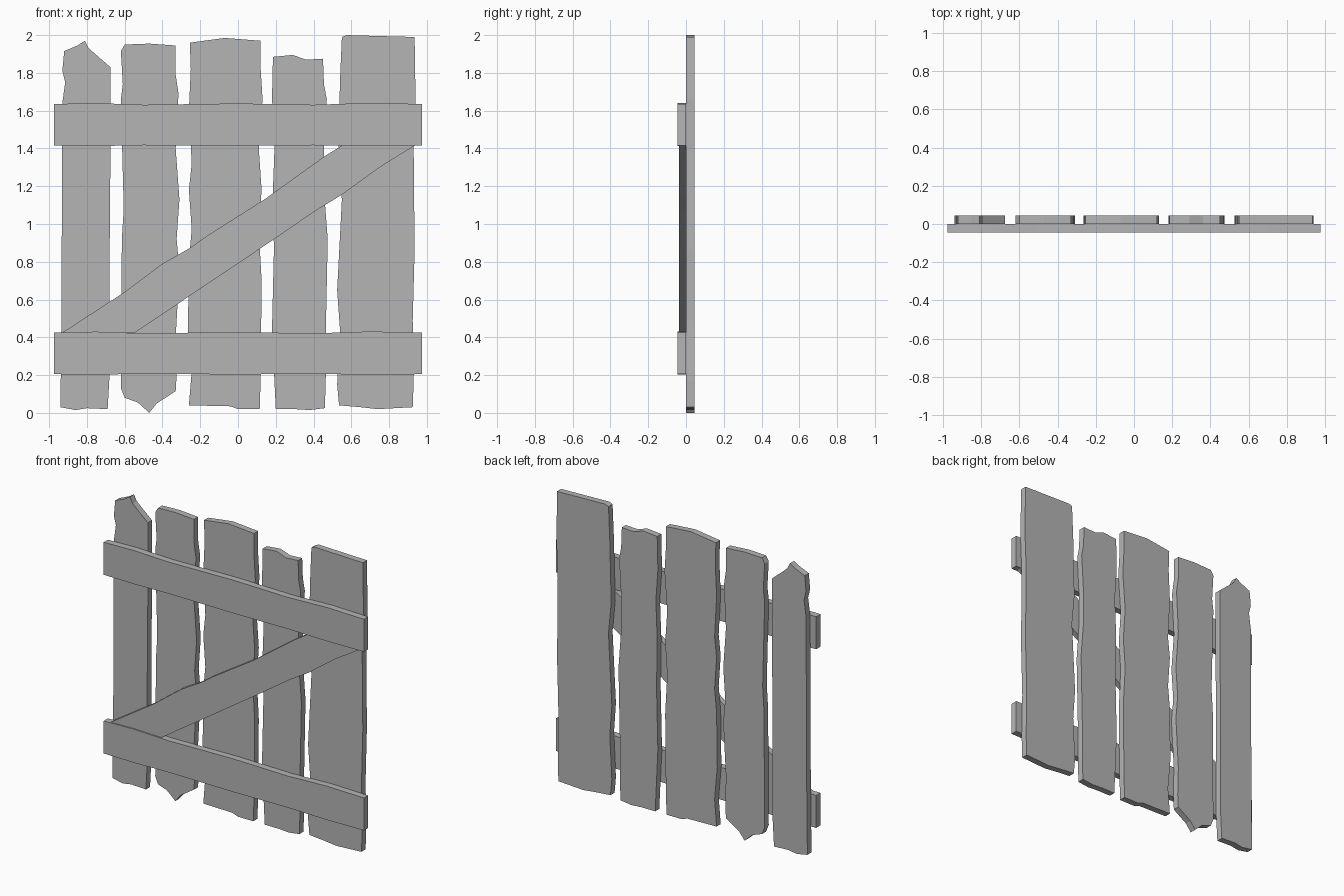
import bpy
import bmesh

default_cube = bpy.data.objects.get("Cube")
if default_cube:
    bpy.data.objects.remove(default_cube, do_unlink=True)

# One weathered grey for all the boards
grey = bpy.data.materials.new("weathered_grey")
grey.use_nodes = True
colour = (.46, .46, .46, 1)
grey.diffuse_color = colour
grey.node_tree.nodes["Principled BSDF"].inputs["Base Color"].default_value = colour


def make_board(name, outline, front, back):
    """Cut a flat board from an outline in the x-z plane, between two depths."""
    mesh = bpy.data.meshes.new(name)
    bm = bmesh.new()
    face = bm.faces.new([bm.verts.new((x, front, z)) for x, z in outline])
    extruded = bmesh.ops.extrude_face_region(bm, geom=[face], use_keep_orig=True)
    moved = [item for item in extruded["geom"] if isinstance(item, bmesh.types.BMVert)]
    bmesh.ops.translate(bm, verts=moved, vec=(0, back - front, 0))
    bmesh.ops.recalc_face_normals(bm, faces=bm.faces)
    bm.to_mesh(mesh)
    bm.free()
    mesh.materials.append(grey)
    board = bpy.data.objects.new(name, mesh)
    bpy.context.collection.objects.link(board)
    return board


def make_plank(name, left_edge, top_edge, right_edge, bottom_edge):
    """Upright plank: left edge goes up, right edge goes down."""
    outline = left_edge + top_edge + right_edge + bottom_edge
    return make_board(name, outline, front=0, back=.044)


# Upright planks with ragged ends and uneven sides
make_plank(
    "far_right_plank",
    left_edge=[(-.94, .03), (-.935, .5), (-.93, 1.64), (-.915, 1.75), (-.93, 1.81)],
    top_edge=[(-.92, 1.915), (-.85, 1.945), (-.81, 1.97), (-.79, 1.93), (-.75, 1.895)],
    right_edge=[(-.675, 1.83), (-.675, 1.4), (-.68, .8), (-.68, .2)],
    bottom_edge=[(-.69, .02), (-.8, .025), (-.86, .015)],
)
make_plank(
    "inner_right_plank",
    left_edge=[(-.62, .13), (-.615, .92), (-.605, 1.08), (-.62, 1.66), (-.61, 1.74)],
    top_edge=[(-.62, 1.915), (-.6, 1.95), (-.47, 1.955), (-.33, 1.945)],
    right_edge=[(-.33, 1.79), (-.315, 1.69), (-.33, 1.4), (-.31, 1.13),
                (-.325, .92), (-.31, .76), (-.33, .4), (-.325, .2)],
    bottom_edge=[(-.33, .115), (-.43, .05), (-.47, 0), (-.53, .055), (-.6, .08)],
)
make_plank(
    "middle_plank",
    left_edge=[(-.26, .04), (-.245, .22), (-.265, .44), (-.26, .81), (-.245, .97),
               (-.26, 1.18), (-.245, 1.32), (-.26, 1.6), (-.25, 1.82)],
    top_edge=[(-.255, 1.96), (-.07, 1.985), (.12, 1.97)],
    right_edge=[(.12, 1.82), (.13, 1.66), (.11, 1.4), (.125, 1.18), (.11, .97),
                (.125, .7), (.12, .18)],
    bottom_edge=[(.115, .02), (0, .02), (-.04, .035)],
)
make_plank(
    "inner_left_plank",
    left_edge=[(.2, .02), (.18, .44), (.19, .86), (.185, 1.18), (.195, 1.45), (.18, 1.66)],
    top_edge=[(.185, 1.885), (.29, 1.895), (.36, 1.87), (.45, 1.875)],
    right_edge=[(.455, 1.74), (.47, 1.66), (.455, 1.4), (.455, 1.18), (.475, .92),
                (.465, .44), (.465, .2)],
    bottom_edge=[(.46, .025), (.38, .015), (.3, .02)],
)
make_plank(
    "far_left_plank",
    left_edge=[(.535, .04), (.525, .15), (.54, .44), (.525, .65), (.55, 1.13),
               (.53, 1.34), (.54, 1.76)],
    top_edge=[(.55, 1.99), (.575, 2), (.75, 1.995), (.935, 1.99)],
    right_edge=[(.94, 1.66), (.93, 1.4), (.935, .86), (.925, .49), (.93, .17)],
    bottom_edge=[(.925, .03), (.74, .02), (.65, .03)],
)

# Matching crosspieces, slightly wavy along their long edges
half_length = .975
rail_height = .22
wave = [(-half_length, 0), (-.75, .005), (-.5, -.004), (0, .003), (.4, -.004),
        (.7, .006), (half_length, 0)]
for name, base in (("lower_rail", .205), ("upper_rail", 1.415)):
    top_edge = [(x, base + rail_height + rise) for x, rise in wave]
    bottom_edge = [(x, base - rise / 2) for x, rise in reversed(wave)]
    make_board(name, top_edge + bottom_edge, front=-.045, back=0)

# Diagonal brace cut flush against both crosspieces
upper_side = [(-.93, .425), (-.6, .64), (-.4, .79), (-.26, .87), (-.16, .94),
              (.14, 1.13), (.46, 1.36), (.55, 1.415)]
lower_side = [(.935, 1.415), (.75, 1.3), (.55, 1.155), (.41, 1.07), (.17, .905),
              (-.545, .425)]
make_board("diagonal_brace", upper_side + lower_side, front=-.037, back=0)
